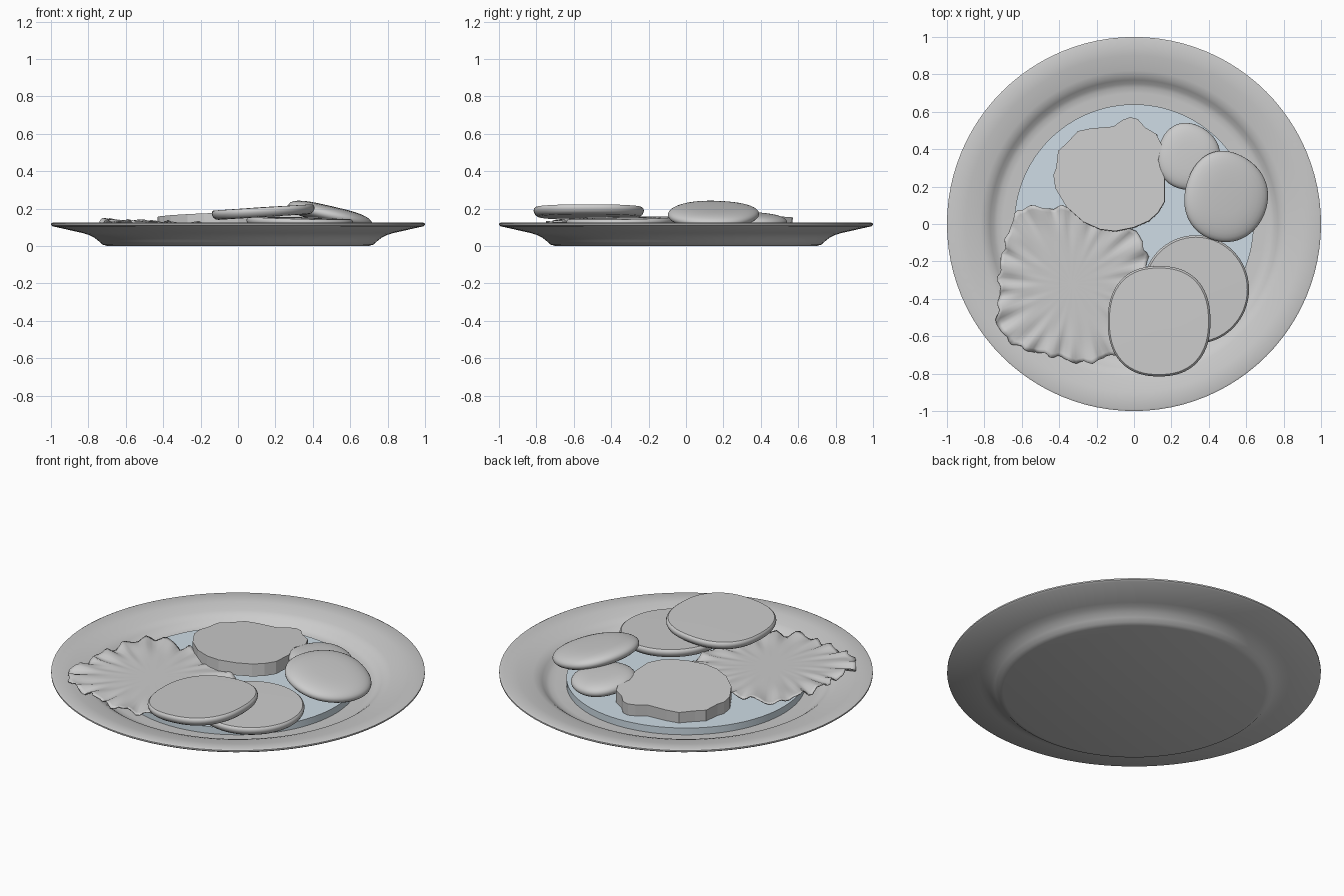
import bpy, bmesh, math, random
from mathutils import Vector

if "Cube" in bpy.data.objects:
    bpy.data.objects.remove(bpy.data.objects["Cube"])

random.seed(4)
TAU = 2 * math.pi


def finish(name, bm, angle=None, loc=(0, 0, 0), rot=(0, 0, 0)):
    bmesh.ops.recalc_face_normals(bm, faces=bm.faces)
    me = bpy.data.meshes.new(name)
    bm.to_mesh(me)
    bm.free()
    ob = bpy.data.objects.new(name, me)
    bpy.context.collection.objects.link(ob)
    ob.location = loc
    ob.rotation_euler = [math.radians(a) for a in rot]
    if angle:
        bpy.ops.object.select_all(action='DESELECT')
        ob.select_set(True)
        bpy.context.view_layer.objects.active = ob
        bpy.ops.object.shade_smooth_by_angle(angle=math.radians(angle))
    return ob


def lathe(name, profile, n=64, size=(1, 1), wobble=lambda a: 1, angle=35, **kw):
    """Closed turned shape; profile runs from bottom axis to top axis."""
    bm = bmesh.new()
    rings = []
    for r, z in profile:
        if r == 0:
            rings.append([bm.verts.new((0, 0, z))] * n)
            continue
        ring = []
        for i in range(n):
            a = TAU * i / n
            k = r * wobble(a)
            ring.append(bm.verts.new((k * size[0] * math.cos(a), k * size[1] * math.sin(a), z)))
        rings.append(ring)
    for lo, hi in zip(rings, rings[1:]):
        for i in range(n):
            j = (i + 1) % n
            bm.faces.new(list(dict.fromkeys((lo[i], lo[j], hi[j], hi[i]))))
    return finish(name, bm, angle, **kw)


# Plate
lathe("plate", [(0, 0), (.70, 0), (.725, .008), (.745, .026), (.77, .046), (.80, .06),
                (.83, .069), (.99, .105), (1, .112), (1, .12), (.99, .125), (.90, .113),
                (.82, .10), (.79, .09), (.77, .075), (.75, .058), (.73, .049), (.70, .045),
                (0, .045)], n=96, angle=40)

# Pale blue raised centre
centre = lathe("plate_centre", [(0, .044), (.64, .044), (.64, .085), (0, .085)], n=96)
mat = bpy.data.materials.new("pale_blue")
mat.diffuse_color = (.62, .72, .79, 1)
mat.use_nodes = True
mat.node_tree.nodes["Principled BSDF"].inputs["Base Color"].default_value = mat.diffuse_color
centre.data.materials.append(mat)


# Two flat round slices, one leaning on the other
def squarish(a):
    return 1 / (abs(math.cos(a)) ** 2.35 + abs(math.sin(a)) ** 2.35) ** (1 / 2.35)


slice_profile = [(0, -.025), (.88, -.025), (.93, -.022), (.97, -.013), (.995, 0), (1, .01),
                 (.99, .02), (.965, .026), (0, .028)]
lathe("lower_slice", slice_profile, size=(.285, .29), loc=(.33, -.35, .123), rot=(1, 1.5, 0))
lathe("upper_slice", slice_profile, size=(.275, .295), wobble=squarish,
      loc=(.135, -.52, .18), rot=(0, -3.6, 0))


# Two puffy rounded pieces
def puff(h):
    pts = []
    for i in range(17):
        t = -math.pi / 2 + math.pi * i / 16
        r = abs(math.cos(t)) ** .6
        pts.append((0 if i in (0, 16) else r, h * math.copysign(abs(math.sin(t)) ** .9, t)))
    return pts


def lumpy(a):
    return .985 + .015 * math.cos(3 * a + .5) + .012 * math.sin(4 * a)


lathe("large_puff", puff(.047), size=(.233, .247), wobble=lumpy, angle=60,
      loc=(.49, .145, .167), rot=(0, 13, 0))
lathe("small_puff", puff(.043), size=(.172, .182), wobble=lumpy, angle=60,
      loc=(.29, .36, .135), rot=(-4, 4, 0))

# Thick slice with scalloped back edge
outline = [(.165, .24), (.165, .12), (.13, .06), (.08, .015), (0, -.02), (-.1, -.04), (-.18, -.03),
           (-.27, .01), (-.36, .09), (-.42, .19), (-.43, .26), (-.415, .30), (-.405, .39),
           (-.36, .43), (-.30, .495), (-.23, .51), (-.11, .52), (-.06, .555), (-.02, .57),
           (.02, .56), (.06, .515), (.12, .48), (.15, .42), (.13, .34)]
bm = bmesh.new()
base = bm.faces.new([bm.verts.new((x + .13, y - .24, -.036)) for x, y in outline])
top = bmesh.ops.extrude_face_region(bm, geom=[base], use_keep_orig=True)
bmesh.ops.translate(bm, vec=(0, 0, .072),
                    verts=[v for v in top["geom"] if isinstance(v, bmesh.types.BMVert)])
finish("scalloped_slice", bm, loc=(-.13, .24, .128), rot=(-2.5, -1.5, 0))

# Ruffled leaf: polar sheet with waves growing toward the edge
edge = [(.07, -.25), (.06, -.13), (0, -.03), (-.15, .04), (-.38, .09), (-.48, .08), (-.58, .10),
        (-.64, .04), (-.68, -.08), (-.71, -.2), (-.715, -.38), (-.725, -.56), (-.63, -.65),
        (-.5, -.69), (-.4, -.71), (-.27, -.745), (-.1, -.69), (.02, -.55), (.06, -.4)]
C = Vector((-.33, -.32))
SEG, RINGS = 128, 20
polar = sorted((math.atan2(y - C.y, x - C.x) % TAU, math.hypot(x - C.x, y - C.y)) for x, y in edge)
polar = [(polar[-1][0] - TAU, polar[-1][1])] + polar + [(polar[0][0] + TAU, polar[0][1])]


def edge_radius(a):
    for (a0, r0), (a1, r1) in zip(polar, polar[1:]):
        if a0 <= a <= a1:
            return r0 + (r1 - r0) * (a - a0) / (a1 - a0)


bm = bmesh.new()
hub = bm.verts.new((C.x, C.y, .122))
rows = []
for k in range(1, RINGS + 1):
    t = k / RINGS
    row = []
    for i in range(SEG):
        a = TAU * i / SEG
        r = t * edge_radius(a) * (1 + t ** 6 * (.018 * math.sin(23 * a) + .012 * math.sin(37 * a + 1)))
        x, y = C.x + r * math.cos(a), C.y + r * math.sin(a)
        wave = math.sin(21 * a + 4 * t) + .6 * math.sin(13 * a - 7 * t + 1) + .4 * math.sin(34 * a)
        z = .122 - .035 * (x - C.x) + .012 * t ** 4 * wave
        row.append(bm.verts.new((x, y, z)))
    rows.append(row)
for i in range(SEG):
    j = (i + 1) % SEG
    bm.faces.new((hub, rows[0][i], rows[0][j]))
    for lo, hi in zip(rows, rows[1:]):
        bm.faces.new((lo[i], hi[i], hi[j], lo[j]))
leaf = finish("leaf", bm, 60)
thick = leaf.modifiers.new("thickness", 'SOLIDIFY')
thick.thickness = .006
